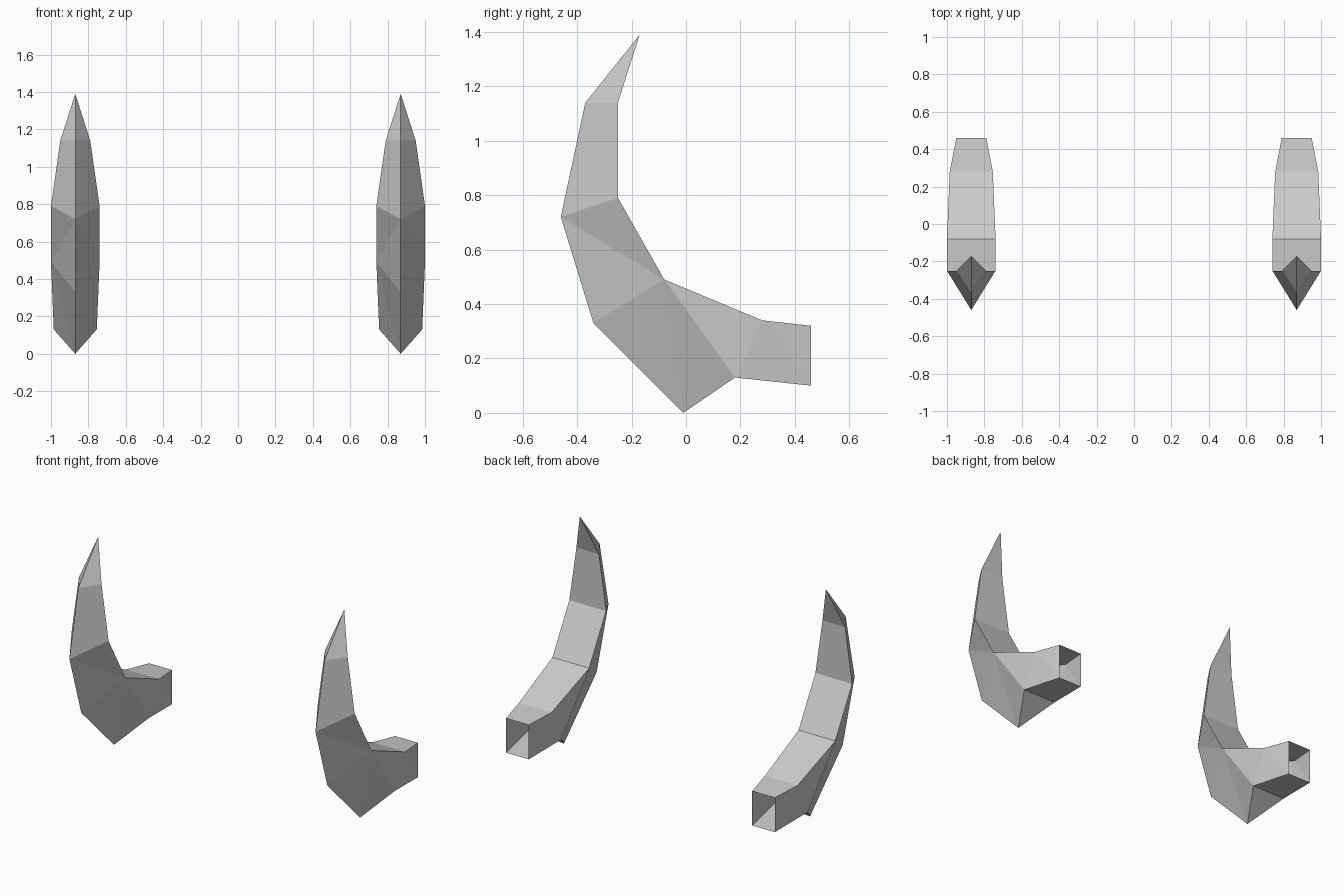
import bpy, bmesh

cube = bpy.data.objects.get("Cube")
if cube:
    bpy.data.objects.remove(cube)

horn_grey = bpy.data.materials.new("horn_grey")
horn_grey.use_nodes = True
colour = (0.6, 0.6, 0.6, 1)
horn_grey.diffuse_color = colour
horn_grey.node_tree.nodes["Principled BSDF"].inputs["Base Color"].default_value = colour

CENTRE = 0.87
# Front ridge (y, z) from below the tip down to the elbow
RIDGE = [(-0.37, 1.14), (-0.46, 0.72), (-0.34, 0.33), (-0.01, 0.0)]
# Back edge pairs (half width, y, z) from below the tip to the open socket
BACK = [(0.08, -0.25, 1.14), (0.13, -0.25, 0.79), (0.13, -0.08, 0.49),
        (0.115, 0.28, 0.34), (0.08, 0.46, 0.32)]
# Underside pairs of the socket
UNDER = [(0.115, 0.18, 0.13), (0.08, 0.46, 0.10)]


def build_horn(name, x):
    bm = bmesh.new()

    def pair(w, y, z):
        return [bm.verts.new((s * w, y, z)) for s in (-1, 1)]

    tip = bm.verts.new((0, -0.17, 1.39))
    ridge = [bm.verts.new((0, y, z)) for y, z in RIDGE]
    back = [pair(*p) for p in BACK]
    under = [pair(*p) for p in UNDER]

    # Flat strips between the left and right edges
    bm.faces.new((tip, *back[0]))
    for a, b in zip(back, back[1:]):
        bm.faces.new((a[0], a[1], b[1], b[0]))
    bm.faces.new((ridge[3], *under[0]))
    bm.faces.new((*under[0], under[1][1], under[1][0]))

    # Mirrored side walls
    for s in (0, 1):
        b = [p[s] for p in back]
        u = [p[s] for p in under]
        walls = [(tip, ridge[0], b[0]),
                 (ridge[0], ridge[1], b[1], b[0]),
                 (ridge[1], b[2], b[1]), (ridge[1], ridge[2], b[2]),
                 (ridge[2], ridge[3], b[2]), (ridge[3], u[0], b[2]),
                 (b[2], u[0], b[3]),
                 (b[3], u[0], u[1]), (b[3], u[1], b[4])]
        for wall in walls:
            bm.faces.new(wall)

    bmesh.ops.recalc_face_normals(bm, faces=bm.faces[:])
    mesh = bpy.data.meshes.new(name)
    bm.to_mesh(mesh)
    bm.free()
    mesh.materials.append(horn_grey)
    horn = bpy.data.objects.new(name, mesh)
    horn.location.x = x
    bpy.context.collection.objects.link(horn)


build_horn("left_horn", CENTRE)
build_horn("right_horn", -CENTRE)
